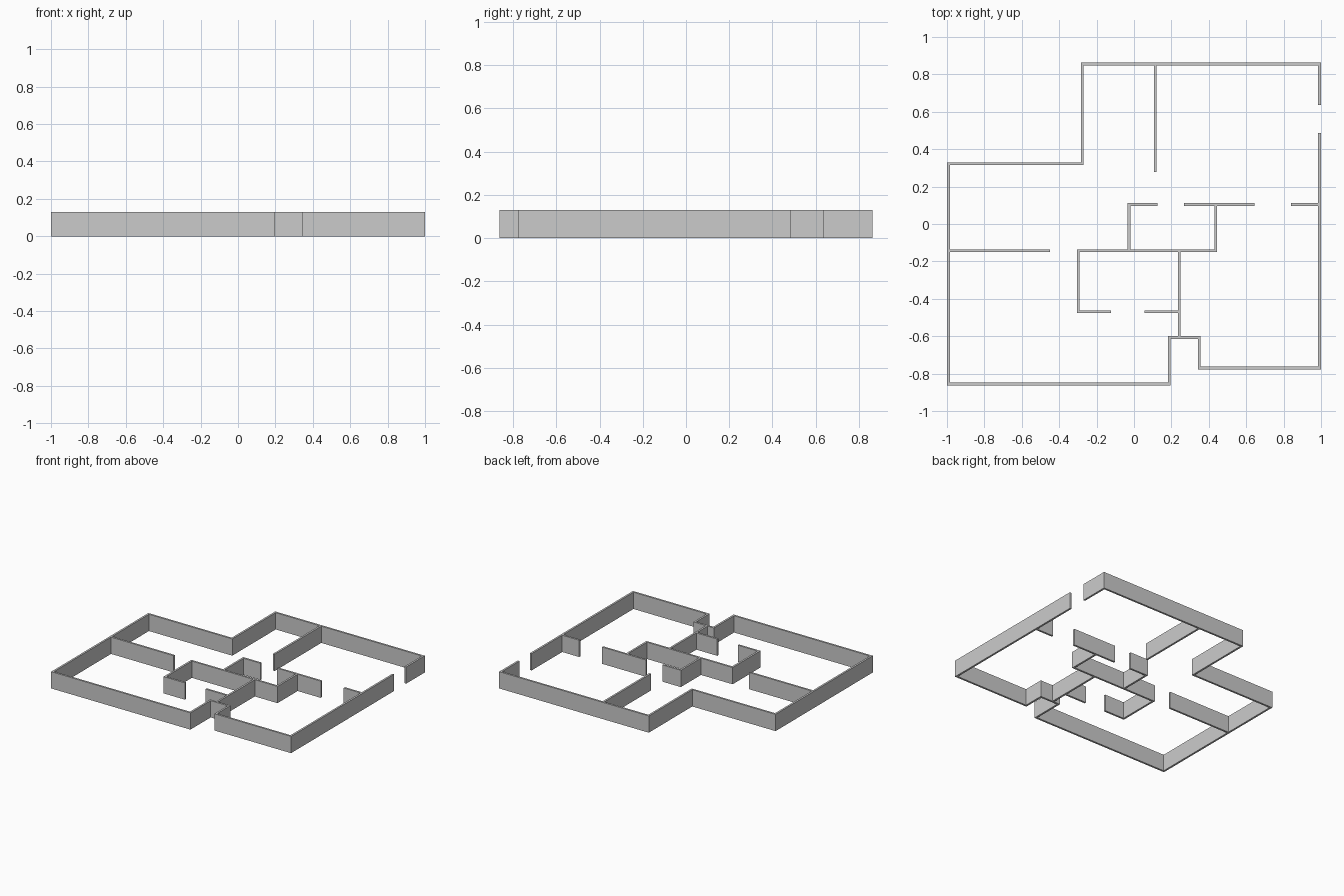
import bpy
import bmesh
from mathutils import Vector

HEIGHT = 0.13
HALF = 0.0075          # half the wall thickness
EAST = 1 - HALF
NORTH = 0.8625 - HALF

if "Cube" in bpy.data.objects:
    bpy.data.objects.remove(bpy.data.objects["Cube"])

plaster = bpy.data.materials.new("grey_plaster")
plaster.use_nodes = True
grey = (0.6, 0.6, 0.6, 1)
plaster.diffuse_color = grey
plaster.node_tree.nodes["Principled BSDF"].inputs["Base Color"].default_value = grey


def wall(name, path):
    """Extrude a mitred wall along a centreline of right-angled turns."""
    points = [Vector(p) for p in path]
    steps = [(b - a).normalized() for a, b in zip(points, points[1:])]
    steps = [steps[0]] + steps + [steps[-1]]
    bm = bmesh.new()
    rows = []
    for p, before, after in zip(points, steps, steps[1:]):
        side = before.orthogonal()
        if before != after:
            side += after.orthogonal()
        rows.append([bm.verts.new((*(p + side * s), 0)) for s in (HALF, -HALF)])
    for a, b in zip(rows, rows[1:]):
        bm.faces.new((a[0], b[0], b[1], a[1]))
    top = bmesh.ops.extrude_face_region(bm, geom=bm.faces[:])["geom"]
    bmesh.ops.translate(bm, vec=(0, 0, HEIGHT),
                        verts=[v for v in top if isinstance(v, bmesh.types.BMVert)])
    bmesh.ops.recalc_face_normals(bm, faces=bm.faces[:])
    mesh = bpy.data.meshes.new(name)
    bm.to_mesh(mesh)
    bm.free()
    mesh.materials.append(plaster)
    bpy.context.collection.objects.link(bpy.data.objects.new(name, mesh))


# Outer shell, from one side of the entrance round to the other
wall("outer_wall", [
    (EAST, 0.635), (EAST, NORTH), (-0.277, NORTH), (-0.277, 0.322),
    (-EAST, 0.322), (-EAST, -NORTH), (0.188, -NORTH), (0.188, -0.607),
    (0.349, -0.607), (0.349, -0.77), (EAST, -0.77), (EAST, 0.487)])

# Central rooms
MID, HALL, BATH = -0.143, 0.104, -0.469
wall("central_wall", [(-0.122, BATH), (-0.298, BATH), (-0.298, MID),
                      (0.437, MID), (0.437, HALL - HALF)])
wall("closet_wall", [(-0.026, MID + HALF), (-0.026, HALL), (0.125, HALL)])
wall("hall_wall", [(0.267, HALL), (0.643, HALL)])
wall("spine_wall", [(0.242, MID - HALF), (0.242, -0.607 + HALF)])
wall("bath_wall", [(0.055, BATH), (0.242 - HALF, BATH)])

# Partitions springing from the outer shell
wall("back_partition", [(0.114, NORTH - HALF), (0.114, 0.277)])
wall("left_partition", [(-EAST + HALF, MID), (-0.448, MID)])
wall("right_partition", [(0.84, HALL), (EAST - HALF, HALL)])
